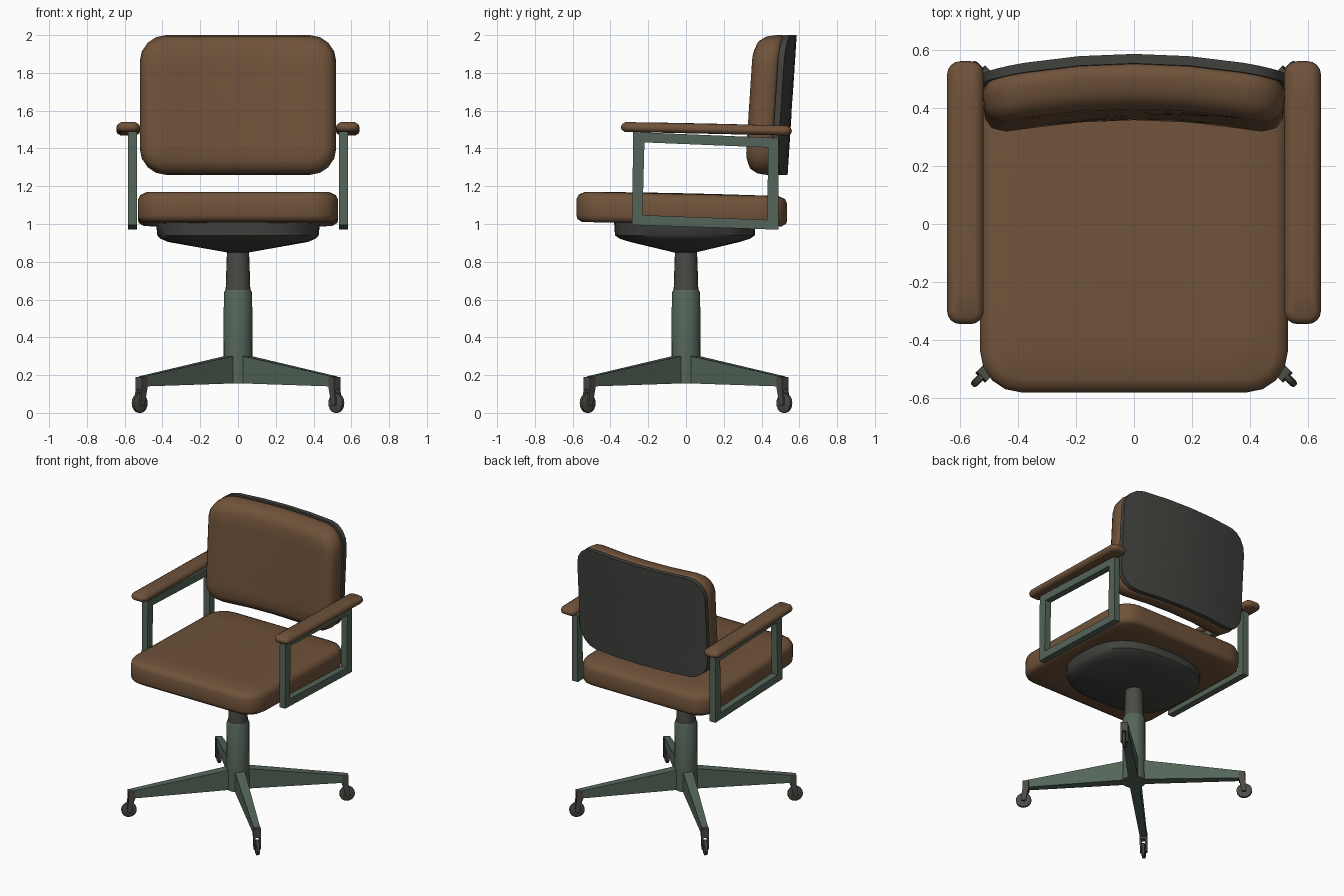
import bpy, bmesh, math
from mathutils import Vector

if "Cube" in bpy.data.objects:
    bpy.data.objects.remove(bpy.data.objects["Cube"])


def material(name, rgb):
    m = bpy.data.materials.new(name)
    m.diffuse_color = (*rgb, 1)
    m.use_nodes = True
    m.node_tree.nodes["Principled BSDF"].inputs["Base Color"].default_value = m.diffuse_color
    return m


BROWN = material("brown leather", (0.160, 0.085, 0.042))
GREEN = material("green metal", (0.090, 0.130, 0.100))
DARK = material("dark shell", (0.054, 0.056, 0.049))
GREY = material("grey metal", (0.072, 0.069, 0.060))


def finish(name, bm, mat, angle=40):
    bmesh.ops.recalc_face_normals(bm, faces=bm.faces)
    me = bpy.data.meshes.new(name)
    bm.to_mesh(me)
    bm.free()
    me.materials.append(mat)
    me.shade_smooth()
    me.set_sharp_from_angle(angle=math.radians(angle))
    ob = bpy.data.objects.new(name, me)
    bpy.context.collection.objects.link(ob)
    return ob


def rounded_rect(a, b, r, arc=4, sub=4):
    """Outline with rounded corners and subdivided straight edges."""
    corners = []
    for k, (sx, sy) in enumerate([(1, 1), (-1, 1), (-1, -1), (1, -1)]):
        c = Vector((sx * (a - r), sy * (b - r)))
        corners.append([c + r * Vector((math.cos(t), math.sin(t)))
                        for t in [(k + i / arc) * math.pi / 2 for i in range(arc + 1)]])
    pts = []
    for k in range(4):
        pts += corners[k]
        p, q = corners[k][-1], corners[(k + 1) % 4][0]
        pts += [p.lerp(q, i / sub) for i in range(1, sub)]
    return pts


def loft(name, rings, mat, angle=40):
    """Skin rings of 3D points and close both ends."""
    bm = bmesh.new()
    vr = [[bm.verts.new(p) for p in ring] for ring in rings]
    n = len(vr[0])
    for r0, r1 in zip(vr, vr[1:]):
        for i in range(n):
            j = (i + 1) % n
            bm.faces.new((r0[i], r0[j], r1[j], r1[i]))
    bm.faces.new(vr[0])
    bm.faces.new(vr[-1])
    return finish(name, bm, mat, angle)


def pad(name, a, b, r, layers, place, mat, dome=0.0, angle=40):
    """Rounded slab from (inset, depth) layers, with inner cap rings, placed by a function."""
    flat = []
    for inset, d in layers:
        flat.append([(p.x, p.y, d) for p in
                     rounded_rect(a - inset, b - inset, max(r - inset, 0.015))])

    def cap(ring, lift):
        return [[(x * s, y * s, d + lift * (1 - s * s)) for x, y, d in ring]
                for s in (0.75, 0.45, 0.15)]
    flat = cap(flat[0], 0)[::-1] + flat + cap(flat[-1], dome)
    return loft(name, [[place(*p) for p in ring] for ring in flat], mat, angle)


def lathe(name, profile, mat, sides=20):
    return loft(name, [[(r * math.cos(2 * math.pi * i / sides),
                         r * math.sin(2 * math.pi * i / sides), z) for i in range(sides)]
                       for r, z in profile], mat)


# Seat cushion, sloping slightly to the rear
pad("seat_cushion", 0.53, 0.558, 0.14,
    [(0.03, 0), (0.005, 0.015), (0, 0.035), (0, 0.12), (0.012, 0.145), (0.045, 0.16)],
    lambda u, v, d: (u, v - 0.022, 0.999 + d - 0.022 * v), BROWN, 0.004, 50)


# Backrest: curved around the sitter and leaning back
def back(u, v, d):
    return (u, 0.562 + 0.065 * v - 0.058 * (u / 0.52) ** 2 - d, 1.63 + v)


pad("back_cushion", 0.52, 0.37, 0.14,
    [(0.02, 0.033), (0.003, 0.05), (0, 0.08), (0.008, 0.13), (0.03, 0.165), (0.075, 0.185)],
    back, BROWN, 0.004, 50)
pad("back_shell", 0.518, 0.37, 0.14, [(0, 0), (0, 0.033)], back, DARK)

# Shallow pan under the seat
pan = [(0.435, 0.375, 1.01), (0.427, 0.37, 0.94), (0.41, 0.345, 0.922),
       (0.37, 0.29, 0.905), (0.06, 0.06, 0.85)]
rings = []
for a, b, z in pan:
    ring = []
    for i in range(32):
        c, s = math.cos(i * math.pi / 16), math.sin(i * math.pi / 16)
        ring.append((a * math.copysign(abs(c) ** 0.75, c),
                     b * math.copysign(abs(s) ** 0.75, s) - 0.006, z))
    rings.append(ring)
loft("seat_pan", rings, DARK)

# Central column
lathe("gas_tube", [(0.066, 0.62), (0.064, 0.70), (0.058, 0.87)], GREY)
lathe("column", [(0.08, 0.155), (0.08, 0.17), (0.077, 0.30), (0.075, 0.635), (0.068, 0.65)], GREEN)

# Armrests: pad on a rectangular metal frame
outer = [(-0.285, 0.995), (0.49, 0.97), (0.49, 1.455), (-0.28, 1.487)]
inner = [(-0.23, 1.047), (0.43, 1.022), (0.435, 1.405), (-0.22, 1.432)]
for side, s in (("right", 1), ("left", -1)):
    pad(side + "_arm_pad", 0.063, 0.453, 0.045,
        [(0.022, 0), (0.005, 0.01), (0, 0.025), (0.006, 0.04), (0.024, 0.052)],
        lambda u, v, d: (s * (0.581 + u), v + 0.108, 1.478 + d - 0.022 * v), BROWN, 0.002, 60)
    bm = bmesh.new()
    o0, o1, i0, i1 = [[bm.verts.new((s * x, y, z)) for y, z in loop]
                      for loop in (outer, inner) for x in (0.535, 0.582)]
    for k in range(4):
        j = (k + 1) % 4
        for p, q in ((o0, o1), (o1, i1), (i1, i0), (i0, o0)):
            bm.faces.new((p[k], p[j], q[j], q[k]))
    finish(side + "_arm_frame", bm, GREEN, 30)


def bar(name, sections, turn, mat):
    """Box loft along the radial direction; section = (r_low, r_high, z_low, z_high, t0, t1)."""
    c, s = math.cos(turn), math.sin(turn)
    rings = [[(r * c - t * s, r * s + t * c, z) for r, z, t in sec] for sec in sections]
    return loft(name, rings, mat, 30)


# Four diagonal legs, each with a forked caster
for k, label in enumerate(("back_right", "back_left", "front_left", "front_right")):
    turn = math.pi / 4 + k * math.pi / 2
    c, s = math.cos(turn), math.sin(turn)
    bar(label + "_leg",
        [[(r, z0, -w), (r, z0, w), (r, z1, w), (r, z1, -w)]
         for r, z0, z1, w in ((0.03, 0.157, 0.307, 0.034), (0.722, 0.14, 0.193, 0.022))],
        turn, GREEN)
    # fork crown and two prongs
    bar(label + "_fork_crown",
        [[(r, 0.125, -0.024), (r, 0.125, 0.024), (r, 0.19, 0.024), (r, 0.19, -0.024)]
         for r in (0.70, 0.742)], turn, GREY)
    for n, t in (("inner", 0.018), ("outer", -0.018)):
        bar(f"{label}_fork_{n}",
            [[(r0, z, t - 0.006), (r1, z, t - 0.006), (r1, z, t + 0.006), (r0, z, t + 0.006)]
             for r0, r1, z in ((0.702, 0.742, 0.13), (0.715, 0.75, 0.075), (0.722, 0.748, 0.04))],
            turn, GREY)
    # wheel disc, rolling in the radial direction
    rings = []
    for rad, t in ((0.04, -0.013), (0.052, -0.008), (0.052, 0.008), (0.04, 0.013)):
        ring = []
        for i in range(16):
            a = i * math.pi / 8
            r, z = 0.736 + rad * math.cos(a), 0.052 + rad * math.sin(a)
            ring.append((r * c - t * s, r * s + t * c, z))
        rings.append(ring)
    loft(label + "_wheel", rings, GREY)
